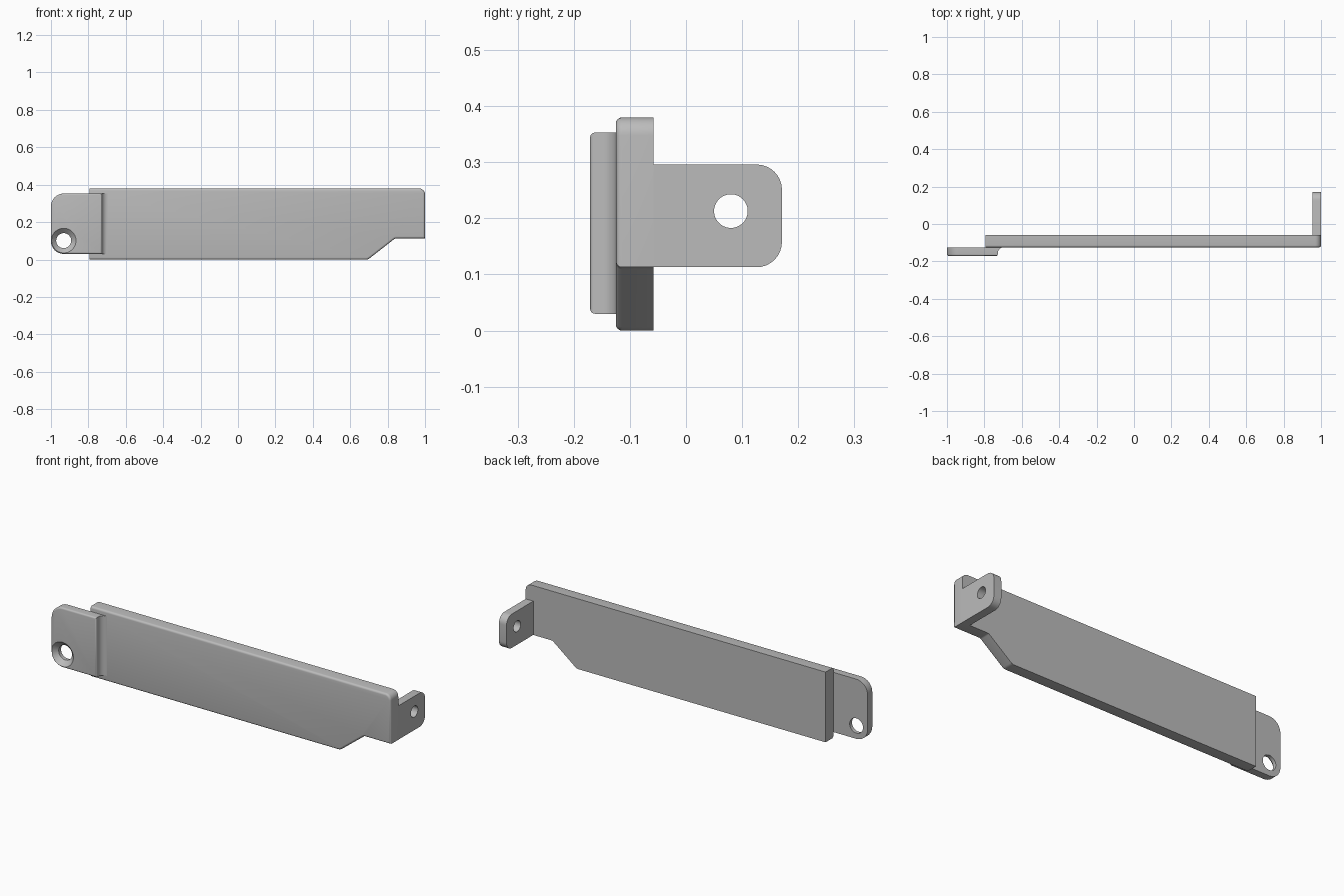
import bpy, bmesh, math
from mathutils import Vector, Matrix

cube = bpy.data.objects.get("Cube")
if cube:
    bpy.data.objects.remove(cube, do_unlink=True)

GREY = (0.5, 0.5, 0.5, 1)
metal = bpy.data.materials.new("grey metal")
metal.use_nodes = True
metal.diffuse_color = GREY
metal.node_tree.nodes["Principled BSDF"].inputs["Base Color"].default_value = GREY


def rounded(corners, steps=8):
    """Outline from (u, v, radius) corners, each replaced by an arc."""
    out = []
    for i, (u, v, r) in enumerate(corners):
        p = Vector((u, v))
        if r == 0:
            out.append(p)
            continue
        a = (Vector(corners[i - 1][:2]) - p).normalized()
        b = (Vector(corners[(i + 1) % len(corners)][:2]) - p).normalized()
        half = a.angle(b) / 2
        centre = p + (a + b).normalized() * r / math.sin(half)
        start = p + a * r / math.tan(half) - centre
        end = p + b * r / math.tan(half) - centre
        sweep = start.angle_signed(end)
        for k in range(steps + 1):
            out.append(centre + Matrix.Rotation(-sweep * k / steps, 2) @ start)
    return out


def slab(name, outline, place, low, high, bevel=0, sharp_x=None):
    """Extrude an outline from low to high, rounding the rim at low."""
    bm = bmesh.new()
    base = bm.faces.new([bm.verts.new(place(u, v, low)) for u, v in outline])
    rim = list(base.edges)
    shift = Vector(place(0, 0, high)) - Vector(place(0, 0, low))
    ext = bmesh.ops.extrude_face_region(bm, geom=[base], use_keep_orig=True)
    bmesh.ops.translate(bm, vec=shift,
                        verts=[g for g in ext["geom"] if isinstance(g, bmesh.types.BMVert)])
    if bevel:
        edges = [e for e in rim if sharp_x is None
                 or any(abs(v.co.x - sharp_x) > 1e-4 for v in e.verts)]
        bmesh.ops.bevel(bm, geom=edges, offset=bevel, segments=4, profile=0.5, affect="EDGES")
    bmesh.ops.recalc_face_normals(bm, faces=bm.faces)
    return finish(name, bm)


def finish(name, bm):
    mesh = bpy.data.meshes.new(name)
    bm.to_mesh(mesh)
    bm.free()
    mesh.materials.append(metal)
    obj = bpy.data.objects.new(name, mesh)
    bpy.context.collection.objects.link(obj)
    return obj


def cone(name, centre, axis, r1, r2, depth):
    """Cutter running along axis, r1 at its start and r2 at its end."""
    bm = bmesh.new()
    turn = Vector((0, 0, 1)).rotation_difference(Vector(axis)).to_matrix().to_4x4()
    bmesh.ops.create_cone(bm, cap_ends=True, segments=48, radius1=r1, radius2=r2,
                          depth=depth, matrix=Matrix.Translation(centre) @ turn)
    return finish(name, bm)


def cut(obj, cutter):
    mod = obj.modifiers.new("hole", "BOOLEAN")
    mod.operation, mod.solver, mod.object = "DIFFERENCE", "EXACT", cutter
    bpy.context.view_layer.objects.active = obj
    bpy.ops.object.modifier_apply(modifier=mod.name)
    bpy.data.objects.remove(cutter, do_unlink=True)


def facing_y(u, v, w):
    return (u, w, v)


def facing_x(u, v, w):
    return (w, u, v)


def facing_z(u, v, w):
    return (u, v, w)


FRONT, BACK = -0.125, -0.058

# Long plate with a stepped lower corner
plate = slab("main_plate", rounded([
    (-0.795, 0, 0), (0.695, 0, 0.03), (0.84, 0.113, 0.02), (1, 0.113, 0),
    (1, 0.38, 0.032), (-0.795, 0.38, 0)]),
    facing_y, FRONT, BACK, bevel=0.011, sharp_x=-0.795)

# Overlapping mounting tab with a countersunk hole
tab = slab("mounting_tab", rounded([
    (-1, 0.03, 0.068), (-0.728, 0.03, 0), (-0.728, 0.353, 0), (-1, 0.353, 0.068)]),
    facing_y, -0.171, FRONT, bevel=0.009)
cut(tab, cone("hole_cutter", (-0.932, -0.15, 0.101), (0, 1, 0), 0.04, 0.04, 0.2))
cut(tab, cone("countersink_cutter", (-0.932, -0.161, 0.101), (0, 1, 0), 0.076, 0.036, 0.04))

# Concave fillet joining the tab to the plate
R = 0.03
curve = [Vector((-0.728 + R - R * math.cos(t), FRONT - R + R * math.sin(t)))
         for t in (math.pi / 2 * k / 8 for k in range(9))]
fillet = slab("tab_fillet", [Vector((-0.728, FRONT))] + curve, facing_z, 0.03, 0.353)

# Rear flange at the left end with a screw hole
flange = slab("end_flange", rounded([
    (BACK, 0.113, 0), (0.171, 0.113, 0.045), (0.171, 0.296, 0.045), (BACK, 0.296, 0)]),
    facing_x, 0.955, 1)
cut(flange, cone("hole_cutter", (0.98, 0.08, 0.213), (1, 0, 0), 0.03, 0.03, 0.2))

# Smooth the rounded edges, keep the corners crisp
bpy.ops.object.select_all(action="DESELECT")
for obj in (plate, tab, fillet, flange):
    obj.select_set(True)
bpy.context.view_layer.objects.active = plate
bpy.ops.object.shade_smooth_by_angle(angle=math.radians(30))
